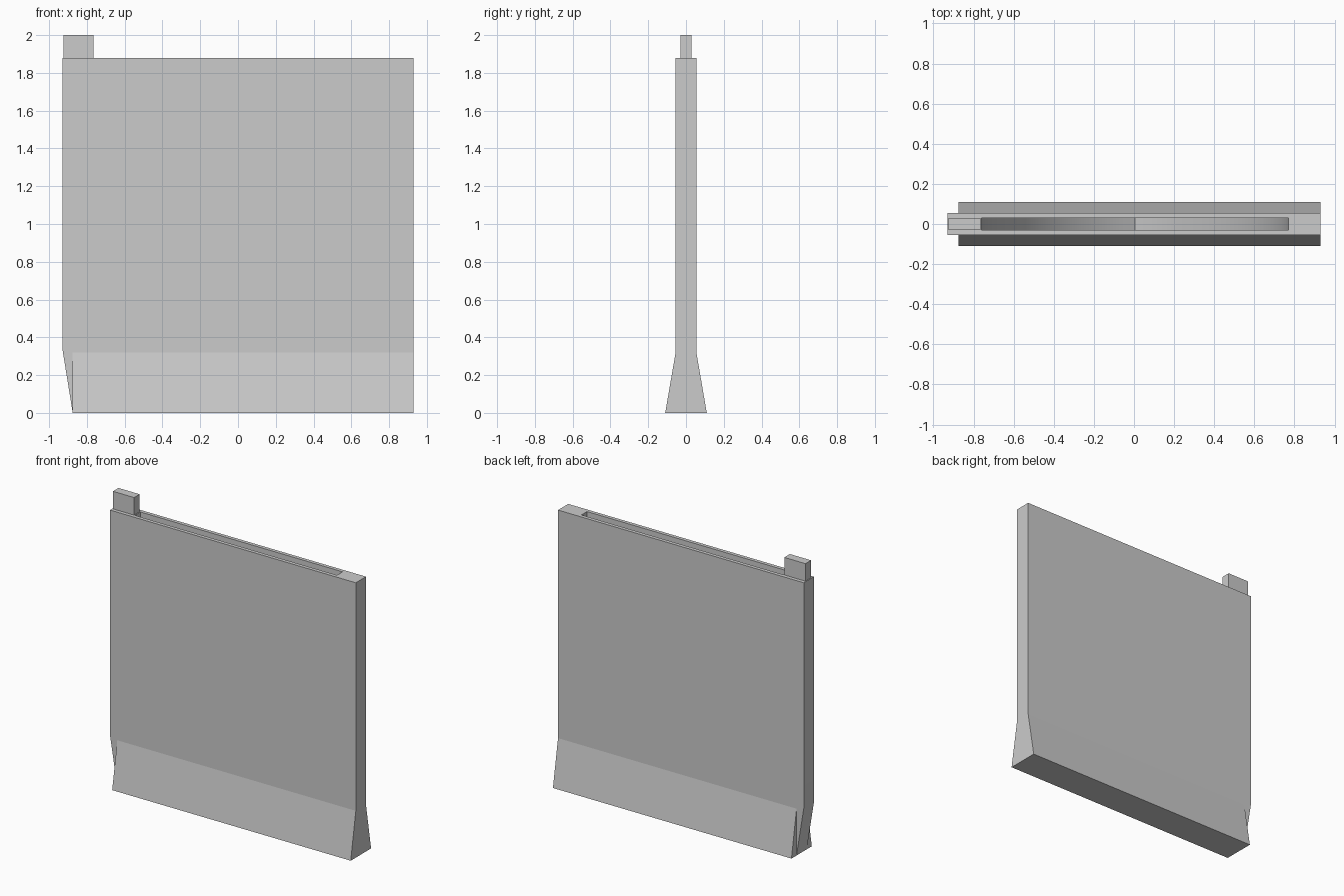
import bpy, bmesh, math
from mathutils import Vector

if "Cube" in bpy.data.objects:
    bpy.data.objects.remove(bpy.data.objects["Cube"])


def prism(name, profile, direction):
    """Extrude a closed 3D profile along a direction."""
    bm = bmesh.new()
    face = bm.faces.new([bm.verts.new(p) for p in profile])
    ext = bmesh.ops.extrude_face_region(bm, geom=[face])
    verts = [g for g in ext["geom"] if isinstance(g, bmesh.types.BMVert)]
    bmesh.ops.translate(bm, verts=verts, vec=Vector(direction))
    bmesh.ops.recalc_face_normals(bm, faces=bm.faces)
    mesh = bpy.data.meshes.new(name)
    bm.to_mesh(mesh)
    bm.free()
    obj = bpy.data.objects.new(name, mesh)
    bpy.context.collection.objects.link(obj)
    return obj


def slab(name, outline, half):
    """Extrude an XZ outline symmetrically about y = 0."""
    return prism(name, [(x, -half, z) for x, z in outline], (0, 2 * half, 0))


LEFT, RIGHT, FOOT, TOP = -0.93, 0.93, -0.875, 1.88
HALF, FLARE, SLOT = 0.055, 0.11, 0.03

# Wall panel, with its left end tapering in at the bottom
wall = slab("wall_panel", [(FOOT, 0), (RIGHT, 0), (RIGHT, TOP),
                           (LEFT, TOP), (LEFT, 0.34)], HALF)

# Slot cutter: open at the top, with an inverted pointed arch as its floor
cx, w, spring = 0.005, 0.765, 1.75
arc = [(w - 2 * w * math.cos(math.radians(60 * i / 20)),
        spring - 2 * w * math.sin(math.radians(60 * i / 20))) for i in range(21)]
outline = [(-w, 2.1)] + arc + [(-x, z) for x, z in reversed(arc[:-1])] + [(w, 2.1)]
cutter = slab("slot_cutter", [(cx + x, z) for x, z in outline], SLOT)
cutter.hide_render = True
cutter.hide_set(True)

cut = wall.modifiers.new("slot", "BOOLEAN")
cut.operation = "DIFFERENCE"
cut.solver = "EXACT"
cut.object = cutter
bpy.context.view_layer.objects.active = wall
wall.select_set(True)
bpy.ops.object.modifier_apply(modifier=cut.name)
bpy.data.objects.remove(cutter)
bpy.ops.object.shade_smooth_by_angle(angle=math.radians(20))

# Sloped footing, front and back
footing = prism("sloped_footing", [(FOOT, -HALF, 0), (FOOT, -FLARE, 0),
                                   (FOOT, -HALF, 0.32)], (RIGHT - FOOT, 0, 0))
mirror = footing.modifiers.new("mirror", "MIRROR")
mirror.use_axis = (False, True, False)
mirror.use_mirror_merge = False

# Small upright block on the top left corner
slab("top_block", [(-0.925, TOP), (-0.765, TOP), (-0.765, 2.0), (-0.925, 2.0)], SLOT)
